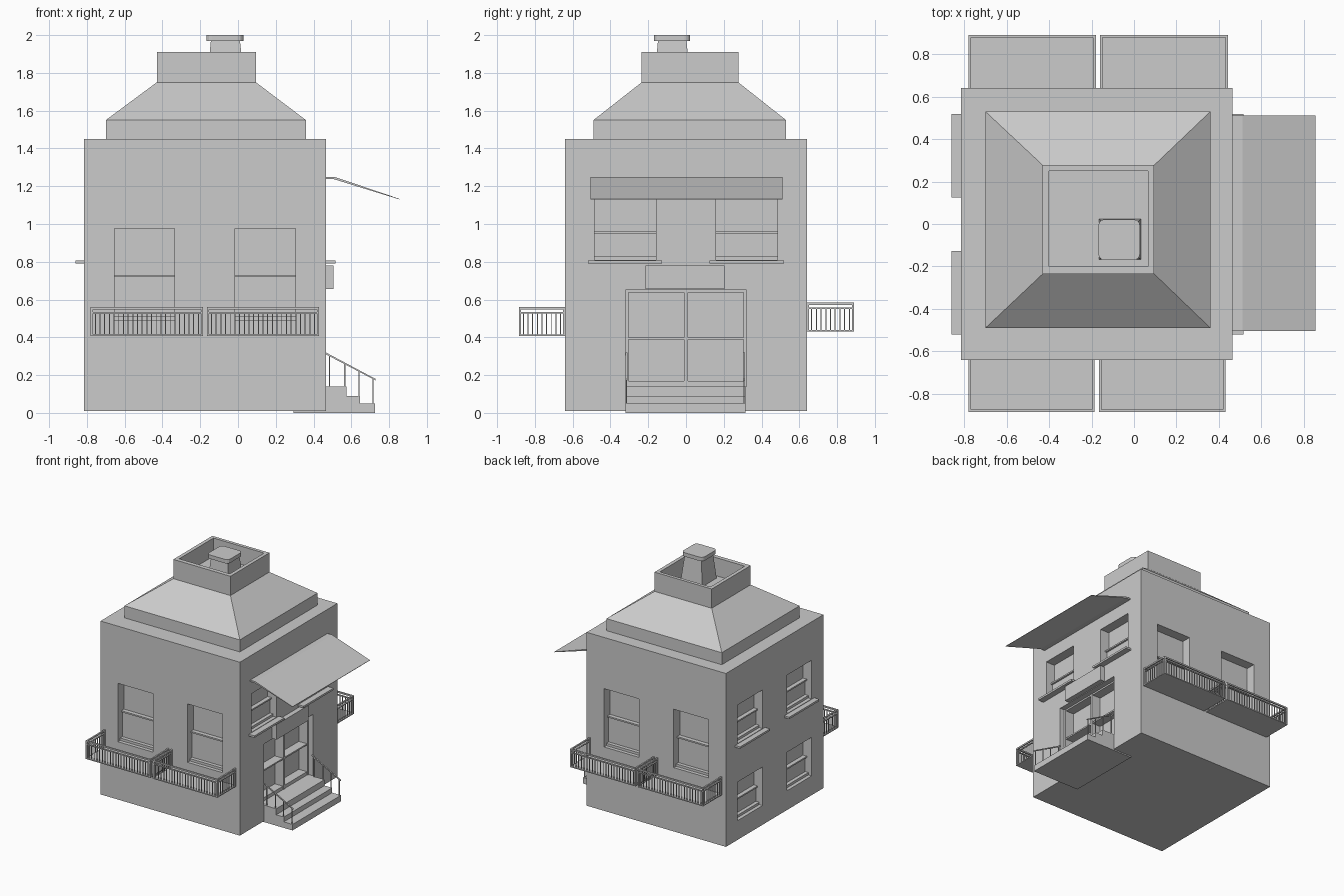
import bpy, bmesh
from mathutils import Vector

if "Cube" in bpy.data.objects:
    bpy.data.objects.remove(bpy.data.objects["Cube"])

X0, X1, Y = -0.815, 0.465, 0.64      # wall planes of the house


def loft(bm, bottom, top):
    """Closed solid between two matching loops."""
    a = [bm.verts.new(p) for p in bottom]
    b = [bm.verts.new(p) for p in top]
    n = len(a)
    fs = [bm.faces.new(a[::-1]), bm.faces.new(b)]
    for i in range(n):
        j = (i + 1) % n
        fs.append(bm.faces.new((a[i], a[j], b[j], b[i])))
    bmesh.ops.recalc_face_normals(bm, faces=fs)


def rect(r, z):
    x0, x1, y0, y1 = r
    return [(x0, y0, z), (x1, y0, z), (x1, y1, z), (x0, y1, z)]


def box(bm, x0, x1, y0, y1, z0, z1):
    r = (min(x0, x1), max(x0, x1), min(y0, y1), max(y0, y1))
    loft(bm, rect(r, z0), rect(r, z1))


def prism(bm, pts, y0, y1):
    """Side profile in x,z pulled along y."""
    loft(bm, [(x, y0, z) for x, z in pts], [(x, y1, z) for x, z in pts])


def wall_box(bm, side, u0, u1, d0, d1, z0, z1):
    """Box on a wall: u along the wall, d outward from it."""
    if side == 'front':
        box(bm, u0, u1, -Y - d0, -Y - d1, z0, z1)
    elif side == 'back':
        box(bm, u0, u1, Y + d0, Y + d1, z0, z1)
    elif side == 'right':
        box(bm, X1 + d0, X1 + d1, u0, u1, z0, z1)
    else:
        box(bm, X0 - d0, X0 - d1, u0, u1, z0, z1)


def make(name, bm):
    me = bpy.data.meshes.new(name)
    bm.to_mesh(me)
    bm.free()
    ob = bpy.data.objects.new(name, me)
    bpy.context.collection.objects.link(ob)
    return ob


def cut(ob, cutter):
    cutter.hide_render = True
    m = ob.modifiers.new('cut', 'BOOLEAN')
    m.operation, m.object, m.solver = 'DIFFERENCE', cutter, 'EXACT'
    bpy.context.view_layer.objects.active = ob
    bpy.ops.object.modifier_apply(modifier=m.name)
    bpy.data.objects.remove(cutter)


# window list: wall, u range, z range, height of middle bar, outside sill
windows = []
for u0, u1 in ((-0.655, -0.335), (-0.015, 0.305)):
    windows.append(('front', u0, u1, 0.49, 0.975, 0.725, False))
    windows.append(('back', u0, u1, 0.54, 1.025, 0.775, False))
for u0, u1 in ((-0.485, -0.16), (0.16, 0.485)):
    windows.append(('right', u0, u1, 0.81, 1.13, 0.955, True))
    windows.append(('left', u0, u1, 0.81, 1.13, 0.955, True))
    windows.append(('left', u0, u1, 0.17, 0.49, 0.315, False))

# walls with window and door recesses
bm = bmesh.new()
box(bm, X0, X1, -Y, Y, 0.01, 1.45)
walls = make('walls', bm)
bm = bmesh.new()
for s, u0, u1, z0, z1, zm, sill in windows:
    wall_box(bm, s, u0, u1, -0.08, 0.05, z0, z1)
wall_box(bm, 'right', -0.32, 0.32, -0.12, 0.05, 0.14, 0.65)
cut(walls, make('opening_cutter', bm))

# window sashes and outside sills
sash, sills = bmesh.new(), bmesh.new()
for s, u0, u1, z0, z1, zm, sill in windows:
    wall_box(sash, s, u0, u1, -0.085, -0.045, zm - 0.006, zm + 0.006)
    wall_box(sash, s, u0, u1, -0.085, -0.06, z0 - 0.005, zm)
    wall_box(sash, s, u0, u1, -0.085, -0.03, z0 - 0.005, z0 + 0.02)
    if sill:
        wall_box(sills, s, u0 - 0.035, u1 + 0.033, -0.01, 0.05 if s == 'right' else 0.045,
                 0.79, 0.806)
make('window_sashes', sash)
make('window_sills', sills)

# double door frame
bm = bmesh.new()
for u0, u1 in ((-0.32, -0.305), (-0.01, 0.01), (0.305, 0.32)):
    wall_box(bm, 'right', u0, u1, -0.12, -0.04, 0.14, 0.65)
for z0, z1 in ((0.14, 0.168), (0.388, 0.4), (0.637, 0.65)):
    wall_box(bm, 'right', -0.32, 0.32, -0.12, -0.045, z0, z1)
make('door_frame', bm)

# sign board block over the door
bm = bmesh.new()
wall_box(bm, 'right', -0.215, 0.205, -0.01, 0.04, 0.655, 0.78)
make('door_header', bm)

# entrance steps
bm = bmesh.new()
prism(bm, [(X1 - 0.01, 0.008), (0.725, 0.008), (0.725, 0.05), (0.645, 0.05), (0.645, 0.09),
           (0.575, 0.09), (0.575, 0.14), (X1 - 0.01, 0.14)], -0.32, 0.315)
box(bm, 0.295, 0.725, -0.32, 0.315, 0, 0.011)
make('entrance_steps', bm)

# stair handrails with thin posts
bm = bmesh.new()
for y in (-0.315, 0.308):
    prism(bm, [(X1, 0.31), (0.728, 0.172), (0.728, 0.18), (X1, 0.32)], y - 0.005, y + 0.005)
    for x, z in ((0.485, 0.13), (0.565, 0.13), (0.64, 0.08), (0.715, 0.04)):
        top = 0.313 - (x - X1) * 0.525
        box(bm, x - 0.003, x + 0.003, y - 0.003, y + 0.003, z, top)
make('stair_handrails', bm)

# awning
bm = bmesh.new()
prism(bm, [(X1 - 0.005, 1.238), (0.505, 1.238), (0.855, 1.13), (0.855, 1.133),
           (0.51, 1.25), (X1 - 0.005, 1.25)], -0.505, 0.51)
make('awning', bm)


# balconies
def balcony(name, side, u0, u1, z, out):
    bm = bmesh.new()
    t = 0.012
    wall_box(bm, side, u0, u1, -0.01, out, z, z + 0.008)
    for a, b in ((0.118, 0.126), (0.14, 0.152)):        # two rails on three sides
        wall_box(bm, side, u0, u1, out - t, out, z + a, z + b)
        for u in (u0, u1 - t):
            wall_box(bm, side, u, u + t, -0.01, out - t, z + a, z + b)
    for u in (u0, u1 - t):                              # corner posts
        for d in (0, out - t):
            wall_box(bm, side, u, u + t, d, d + t, z, z + 0.15)
    w = 0.0025
    n = 24
    for i in range(1, n):                               # outer balusters
        u = u0 + (u1 - u0) * i / n
        wall_box(bm, side, u - w, u + w, out - 0.006 - w, out - 0.006 + w, z, z + 0.12)
    for i in range(1, 10):                              # end balusters
        d = out * i / 10
        for u in (u0 + 0.006, u1 - 0.006):
            wall_box(bm, side, u - w, u + w, d - w, d + w, z, z + 0.12)
    make(name, bm)


balcony('front_balcony_left', 'front', -0.78, -0.185, 0.408, 0.245)
balcony('front_balcony_right', 'front', -0.165, 0.43, 0.408, 0.245)
balcony('back_balcony_left', 'back', -0.78, -0.18, 0.432, 0.25)
balcony('back_balcony_right', 'back', -0.16, 0.443, 0.432, 0.25)

# roof: low plinth, sloped hip, square turret with open top
base, top = (-0.70, 0.36, -0.49, 0.53), (-0.43, 0.095, -0.235, 0.277)
bm = bmesh.new()
loft(bm, rect(base, 1.445), rect(base, 1.55))
make('roof_plinth', bm)
bm = bmesh.new()
loft(bm, rect(base, 1.55), rect(top, 1.75))
make('roof_slope', bm)
bm = bmesh.new()
loft(bm, rect(top, 1.74), rect(top, 1.91))
turret = make('roof_turret', bm)
bm = bmesh.new()
box(bm, -0.40, 0.065, -0.20, 0.25, 1.76, 2.0)
cut(turret, make('turret_cutter', bm))

# tapered chimney and cap with cut corners
bm = bmesh.new()
loft(bm, rect((-0.165, 0.033, -0.168, 0.024), 1.755), rect((-0.143, 0.01, -0.148, 0.002), 1.975))
make('chimney', bm)
bm = bmesh.new()
box(bm, -0.168, 0.028, -0.17, 0.022, 1.968, 2.0)
edges = [e for e in bm.edges if abs(e.verts[0].co.z - e.verts[1].co.z) > 0.01]
bmesh.ops.bevel(bm, geom=edges, offset=0.03, segments=3, profile=0.5, affect='EDGES')
make('chimney_cap', bm)
